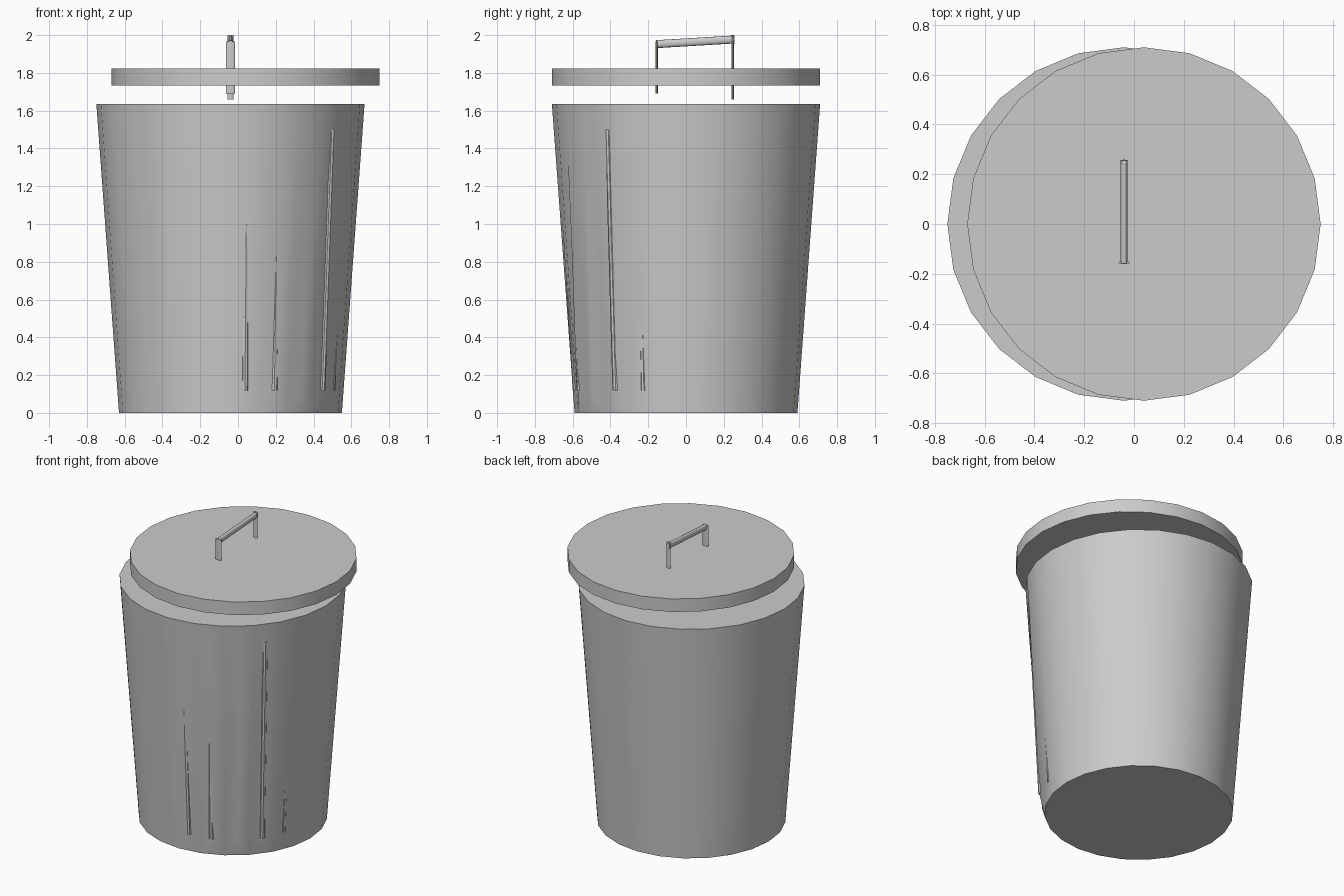
import bpy, bmesh, math
from mathutils import Vector

if "Cube" in bpy.data.objects:
    bpy.data.objects.remove(bpy.data.objects["Cube"])

N = 24
CX = -0.04


def polar(r, deg, z, cx=CX):
    a = math.radians(deg)
    return Vector((cx + r * math.cos(a), r * math.sin(a), z))


def smooth(obj, deg=30):
    bpy.ops.object.select_all(action='DESELECT')
    obj.select_set(True)
    bpy.context.view_layer.objects.active = obj
    bpy.ops.object.shade_smooth_by_angle(angle=math.radians(deg))


def from_bmesh(bm, name):
    bmesh.ops.recalc_face_normals(bm, faces=bm.faces)
    me = bpy.data.meshes.new(name)
    bm.to_mesh(me)
    bm.free()
    obj = bpy.data.objects.new(name, me)
    bpy.context.collection.objects.link(obj)
    return obj


def rod(name, p, q, r, sides=12, flat=1.0):
    """Rod between two points, optionally squashed on its local x axis."""
    d = q - p
    bpy.ops.mesh.primitive_cylinder_add(vertices=sides, radius=r, depth=d.length)
    obj = bpy.context.object
    obj.name = name
    obj.location = (p + q) / 2
    obj.rotation_mode = 'QUATERNION'
    obj.rotation_quaternion = Vector((0, 0, 1)).rotation_difference(d)
    obj.scale.x = flat
    smooth(obj, 40)
    return obj


# Tapered closed bin with three creased panels on its front right
bm = bmesh.new()
low = [bm.verts.new(polar(0.59, i * 15, 0)) for i in range(N)]
top = [bm.verts.new(polar(0.71, i * 15, 1.635)) for i in range(N)]
bm.faces.new(low[::-1])
bm.faces.new(top)
for i in range(N):
    j = (i + 1) % N
    if i in (19, 20, 21):
        mid = i * 15 + 7.5
        a = bm.verts.new(polar(0.62, mid, 0.11))
        b = bm.verts.new(polar(0.685, mid, 1.535))
        bm.faces.new((low[i], low[j], a))
        bm.faces.new((low[i], a, b, top[i]))
        bm.faces.new((a, low[j], top[j], b))
        bm.faces.new((b, top[j], top[i]))
    else:
        bm.faces.new((low[i], low[j], top[j], top[i]))
smooth(from_bmesh(bm, "bin_body"), 16)

# Slim ribs that sink into the wall toward the top
for k, (deg, r0, r1) in enumerate([(-82.5, 0.588, 0.672), (-67.5, 0.608, 0.66),
                                   (-52.5, 0.60, 0.66), (-37.5, 0.612, 0.676),
                                   (-22.5, 0.582, 0.665)]):
    rod(f"rib_{k + 1}", polar(r0, deg, 0.12), polar(r1, deg, 1.5), 0.017, 8)

# Lid disc, hovering and shifted sideways
bpy.ops.mesh.primitive_cylinder_add(vertices=N, radius=0.71, depth=0.09,
                                    location=(0.04, 0, 1.778),
                                    rotation=(0, 0, math.pi / 2))
lid = bpy.context.object
lid.name = "lid"
smooth(lid)

# Handle: slightly tilted grip on two flat posts
rod("handle_grip", Vector((CX, -0.158, 1.952)), Vector((CX, 0.257, 1.977)), 0.021, 12, 0.67)
for name, y, z0, z1, w in [("handle_post_front", -0.155, 1.69, 1.965, 0.024),
                           ("handle_post_back", 0.247, 1.66, 2.0, 0.016)]:
    post = rod(name, Vector((CX, y, z0)), Vector((CX, y, z1)), w, 12)
    post.scale.y = 0.006 / w
